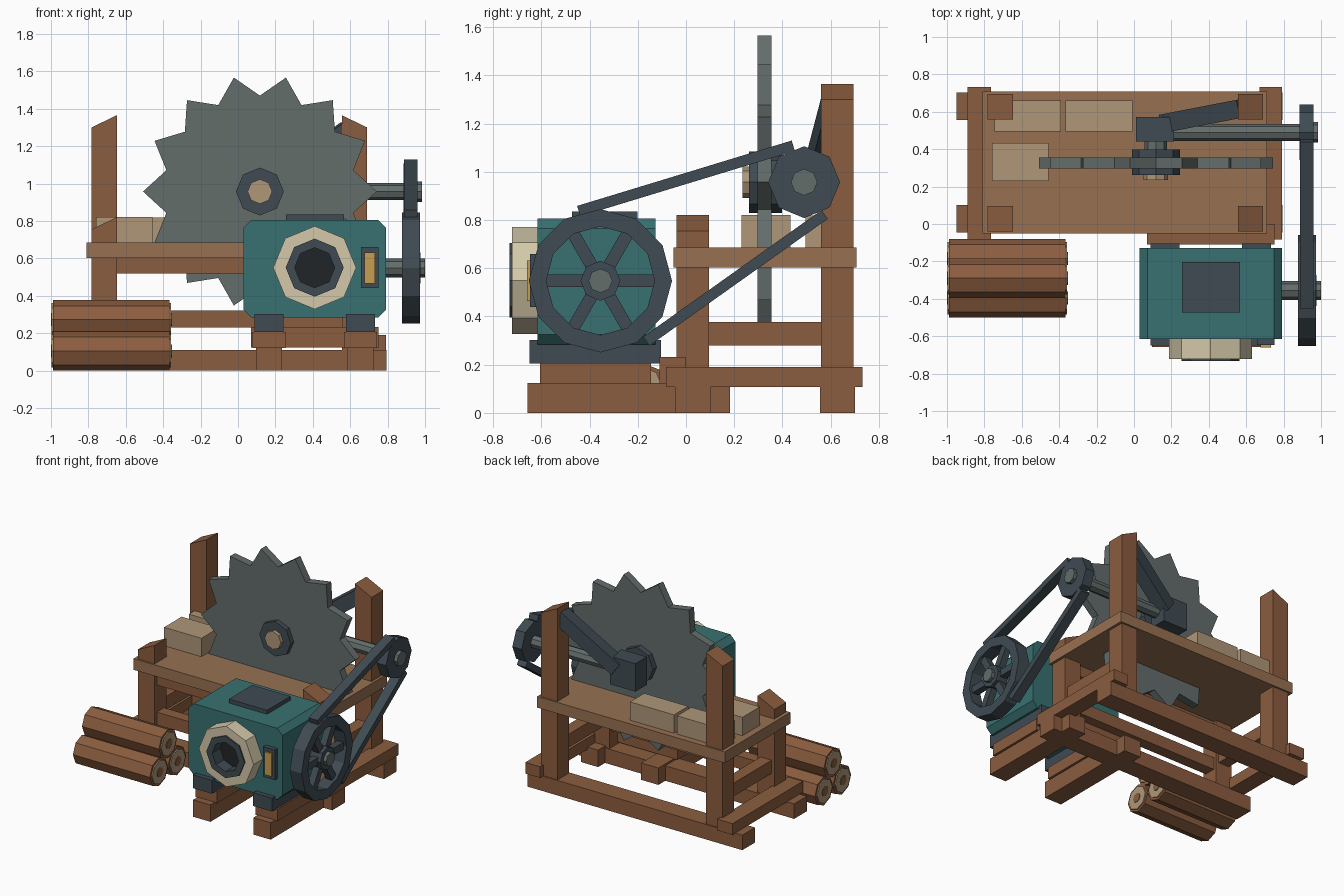
import bpy, bmesh
from math import cos, sin, pi
from mathutils import Vector

if "Cube" in bpy.data.objects:
    bpy.data.objects.remove(bpy.data.objects["Cube"])

COLORS = dict(wood=(0.26, 0.11, 0.05), table=(0.31, 0.165, 0.085), plank=(0.43, 0.31, 0.19),
              teal=(0.04, 0.165, 0.165), iron=(0.05, 0.07, 0.085), steel=(0.125, 0.153, 0.148),
              cream=(0.66, 0.58, 0.40), black=(0.015, 0.018, 0.02), gold=(0.58, 0.35, 0.08))
MATS = {}
for key, rgb in COLORS.items():
    MATS[key] = bpy.data.materials.new(key)
    MATS[key].diffuse_color = (*rgb, 1)


def finish(name, bm, mat):
    bmesh.ops.recalc_face_normals(bm, faces=bm.faces)
    mesh = bpy.data.meshes.new(name)
    bm.to_mesh(mesh)
    bm.free()
    mesh.materials.append(MATS[mat])
    obj = bpy.data.objects.new(name, mesh)
    bpy.context.collection.objects.link(obj)
    return obj


def place(axis, u, v, t):
    return (t, u, v) if axis == 'x' else (u, t, v)


def prism(name, mat, axis, pts, a, b):
    """Extrude a closed profile along x (points are y,z) or y (points are x,z)."""
    bm = bmesh.new()
    lo = [bm.verts.new(place(axis, u, v, a)) for u, v in pts]
    hi = [bm.verts.new(place(axis, u, v, b)) for u, v in pts]
    n = len(pts)
    bm.faces.new(lo)
    bm.faces.new(hi[::-1])
    for i in range(n):
        j = (i + 1) % n
        bm.faces.new((lo[i], lo[j], hi[j], hi[i]))
    return finish(name, bm, mat)


def box(name, mat, x0, x1, y0, y1, z0, z1):
    return prism(name, mat, 'x', [(y0, z0), (y1, z0), (y1, z1), (y0, z1)], x0, x1)


def circle(c, r, n):
    return [(c[0] + r * cos(2 * pi * i / n), c[1] + r * sin(2 * pi * i / n)) for i in range(n)]


def disc(name, mat, axis, c, r, a, b, n=8):
    return prism(name, mat, axis, circle(c, r, n), a, b)


def ring(name, mat, axis, c, ro, ri, a, b, n=8):
    bm = bmesh.new()
    loops = [[bm.verts.new(place(axis, u, v, t)) for u, v in circle(c, r, n)]
             for r, t in ((ro, a), (ro, b), (ri, b), (ri, a))]
    for k in range(4):
        p, q = loops[k], loops[(k + 1) % 4]
        for i in range(n):
            j = (i + 1) % n
            bm.faces.new((p[i], p[j], q[j], q[i]))
    return finish(name, bm, mat)


def bar(name, mat, p, q, thick, a, b):
    """Flat strip in the y-z plane from p to q, extruded along x."""
    p, q = Vector(p), Vector(q)
    s = (q - p).orthogonal().normalized() * thick / 2
    return prism(name, mat, 'x', [p - s, q - s, q + s, p + s], a, b)


# Timber frame: posts with sloped tops, sleepers, rails and table
for side, xo, xi in (("left", -0.783, -0.648), ("right", 0.69, 0.555)):
    for end, y0, y1, z in (("back", 0.56, 0.695), ) * 0 or (("back", 0.56, 0.695, 1.365),
                                                            ("front", -0.04, 0.095, 0.82)):
        prism(f"{end}_{side}_post", "wood", 'y',
              [(xo, 0), (xi, 0), (xi, z), (xo, z - 0.065)], y0, y1)
    xm = (xo + xi) / 2
    box(f"{side}_side_rail", "wood", xm - 0.045, xm + 0.045, 0.08, 0.57, 0.28, 0.377)
box("left_side_sleeper", "wood", -0.89, -0.765, -0.083, 0.732, 0.108, 0.19)
box("right_side_sleeper", "wood", 0.67, 0.79, -0.083, 0.732, 0.108, 0.19)
for end, y in (("front", -0.045), ("back", 0.555)):
    box(f"{end}_ground_beam", "wood", -0.948, 0.795, y, y + 0.147, 0, 0.11)
box("front_apron", "wood", -0.66, 0.57, -0.015, 0.07, 0.52, 0.605)
box("front_low_rail", "wood", -0.66, 0.57, -0.015, 0.07, 0.23, 0.322)
box("table_top", "table", -0.81, 0.71, -0.052, 0.708, 0.603, 0.685)

# Sawn boards on the table
for i, (x0, x1) in enumerate(((-0.745, -0.39), (-0.365, -0.008))):
    for k in range(2):
        z = 0.685 + 0.067 * k
        box(f"board_{i}_{k}", "plank", x0, x1, 0.495, 0.66, z, z + 0.067)
box("cut_block", "plank", -0.76, -0.458, 0.23, 0.433, 0.685, 0.82)

# Saw blade with fourteen teeth, clamped on its hub
C = (0.117, 0.957)
teeth = [(C[0] + r * cos(i * pi / 14), C[1] + r * sin(i * pi / 14))
         for i in range(28) for r in [0.513 if i % 2 else 0.625]]
prism("saw_blade", "steel", 'y', teeth, 0.297, 0.355)
disc("blade_flange", "iron", 'y', C, 0.128, 0.262, 0.398)
disc("blade_nut", "plank", 'y', C, 0.066, 0.235, 0.27)
disc("blade_arbor", "steel", 'y', C, 0.06, 0.39, 0.45)
box("bearing_block", "iron", 0.01, 0.215, 0.44, 0.572, 0.855, 1.06)

# Brace from bearing block up to the back post
p, q = Vector((0.17, 0.54, 0.98)), Vector((0.585, 0.62, 1.285))
h = (q - p).length / 2
arm = box("bearing_brace", "iron", -h, h, -0.05, 0.05, -0.05, 0.05)
arm.rotation_mode = 'QUATERNION'
arm.rotation_quaternion = (q - p).to_track_quat('X', 'Z')
arm.location = (p + q) / 2

# Drive shaft, pulleys and belt
S, M = (0.49, 0.957), (-0.355, 0.548)
disc("saw_shaft", "steel", 'x', S, 0.045, 0.15, 0.985)
disc("small_pulley", "iron", 'x', S, 0.149, 0.885, 0.96)
disc("small_pulley_hub", "steel", 'x', S, 0.055, 0.95, 0.985)
ring("flywheel_rim", "iron", 'x', M, 0.297, 0.225, 0.877, 0.972, 12)
disc("flywheel_hub", "iron", 'x', M, 0.083, 0.885, 0.975)
disc("motor_shaft", "steel", 'x', M, 0.05, 0.76, 1.0)
for i in range(6):
    d = Vector((cos(i * pi / 3), sin(i * pi / 3)))
    bar(f"flywheel_spoke_{i}", "iron", Vector(M) + d * 0.06, Vector(M) + d * 0.24, 0.052, 0.9, 0.95)
bar("upper_belt", "iron", (-0.445, 0.837), (0.445, 1.108), 0.045, 0.888, 0.96)
bar("lower_belt", "iron", (-0.165, 0.297), (0.575, 0.823), 0.045, 0.888, 0.96)

# Motor housing with chamfered long edges
x0, x1, z0, z1, c = 0.03, 0.79, 0.283, 0.806, 0.042
prism("motor_housing", "teal", 'y',
      [(x0 + c, z0), (x1 - c, z0), (x1, z0 + c), (x1, z1 - c),
       (x1 - c, z1), (x0 + c, z1), (x0, z1 - c), (x0, z0 + c)], -0.615, -0.127)
box("motor_top_plate", "iron", 0.257, 0.567, -0.473, -0.202, 0.79, 0.835)
F = (0.41, 0.55)
ring("intake_collar", "cream", 'y', F, 0.222, 0.15, -0.722, -0.605)
ring("intake_pipe", "iron", 'y', F, 0.155, 0.107, -0.732, -0.605)
disc("intake_bore", "black", 'y', F, 0.112, -0.64, -0.61)
box("gauge_frame", "iron", 0.657, 0.752, -0.648, -0.61, 0.44, 0.66)
box("gauge_window", "gold", 0.677, 0.733, -0.66, -0.64, 0.465, 0.632)

# Motor feet on runners and skids
for i, x in enumerate((0.166, 0.655)):
    box(f"motor_foot_{i}", "iron", x - 0.077, x + 0.077, -0.65, -0.103, 0.205, 0.303)
    box(f"motor_runner_{i}", "wood", x - 0.088, x + 0.088, -0.605, -0.145, 0.12, 0.207)
    box(f"motor_skid_{i}", "wood", x - 0.07, x + 0.07, -0.657, 0.182, 0, 0.124)
box("skid_cross_beam", "wood", 0.07, 0.75, -0.11, 0.0, 0.122, 0.232)

# Stacked logs
for i, yz in enumerate(((-0.185, 0.105), (-0.395, 0.105), (-0.29, 0.272))):
    disc(f"log_{i}", "wood", 'x', yz, 0.105, -0.988, -0.365)
    disc(f"log_{i}_cut_ends", "plank", 'x', yz, 0.088, -0.996, -0.357)
    disc(f"log_{i}_heart", "wood", 'x', yz, 0.035, -1.0, -0.353)

for m in bpy.data.materials:
    if m.users and not m.is_grease_pencil:
        m.use_nodes = True
        m.node_tree.nodes["Principled BSDF"].inputs["Base Color"].default_value = m.diffuse_color
